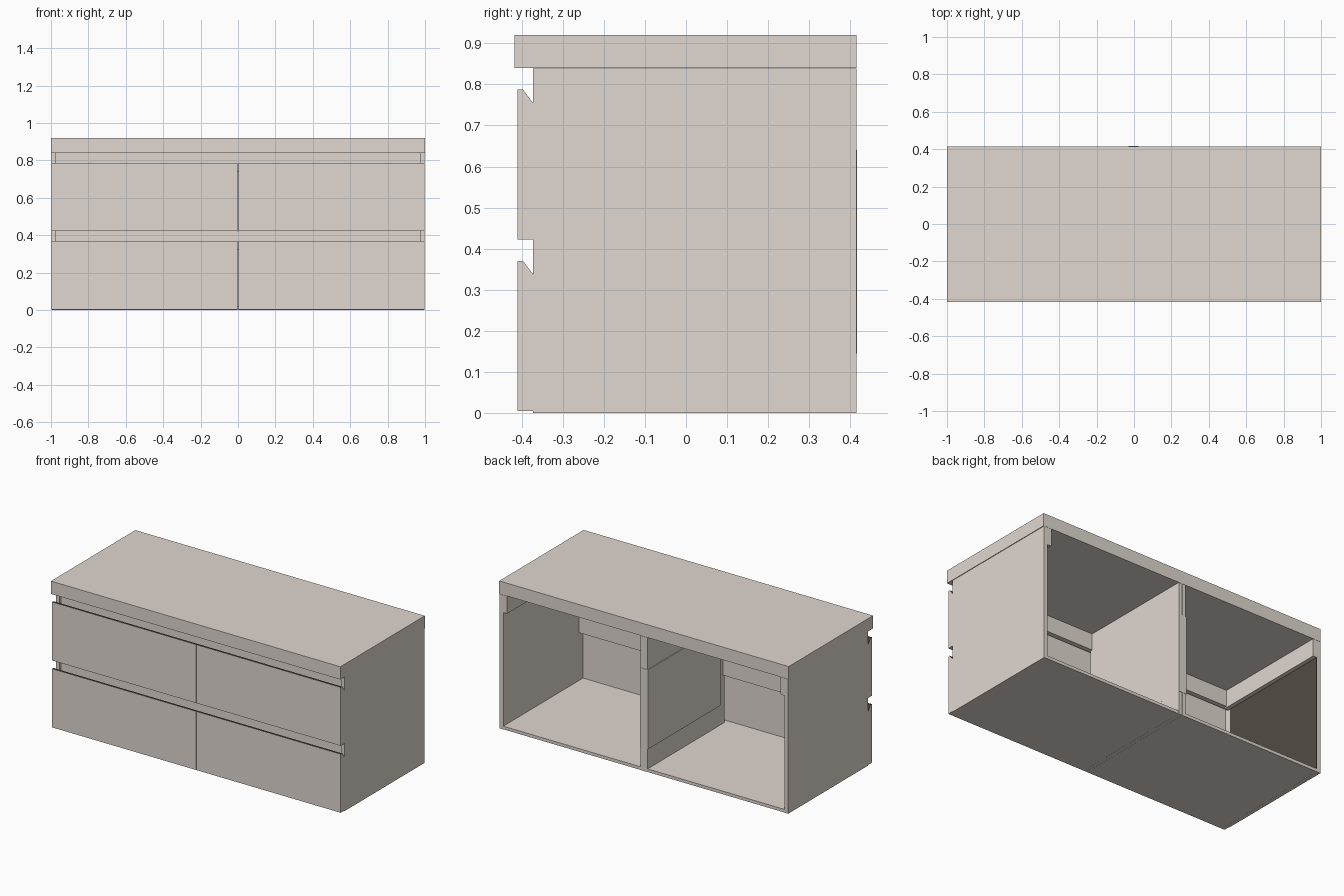
import bpy, bmesh

if "Cube" in bpy.data.objects:
    bpy.data.objects.remove(bpy.data.objects["Cube"])


def material(name, colour):
    mat = bpy.data.materials.new(name)
    mat.diffuse_color = (*colour, 1)
    mat.use_nodes = True
    mat.node_tree.nodes["Principled BSDF"].inputs["Base Color"].default_value = mat.diffuse_color
    return mat


pale = material("pale warm grey", (0.75, 0.685, 0.63))
dark = material("dark brown grey", (0.083, 0.071, 0.056))


def finish(name, bm, mats):
    bmesh.ops.recalc_face_normals(bm, faces=bm.faces)
    # A second material goes on upward faces (grip edges)
    for f in bm.faces:
        f.material_index = 1 if len(mats) > 1 and f.normal.z > 0.3 else 0
    mesh = bpy.data.meshes.new(name)
    bm.to_mesh(mesh)
    bm.free()
    for m in mats:
        mesh.materials.append(m)
    obj = bpy.data.objects.new(name, mesh)
    bpy.context.collection.objects.link(obj)
    return obj


def extrude_profile(name, profile, x0, x1, mats=(pale,)):
    """Extrude a (y, z) outline from x0 to x1."""
    bm = bmesh.new()
    face = bm.faces.new([bm.verts.new((x0, y, z)) for y, z in profile])
    ext = bmesh.ops.extrude_face_region(bm, geom=[face])["geom"]
    moved = [v for v in ext if isinstance(v, bmesh.types.BMVert)]
    bmesh.ops.translate(bm, verts=moved, vec=(x1 - x0, 0, 0))
    return finish(name, bm, mats)


def box(name, x, y, z, mats=(pale,)):
    return extrude_profile(name, [(y[0], z[0]), (y[1], z[0]), (y[1], z[1]), (y[0], z[1])], *x, mats)


FRONT, BACK, TOP = -0.372, 0.415, 0.84
PANEL = 0.025
INNER = 0.997 - PANEL       # inside face of the outer panels
LEVELS = (("lower", 0.004, 0.37), ("upper", 0.422, 0.787))

# Worktop
box("worktop", (-1, 1), (-0.418, BACK), (TOP, 0.92))

# Recessed grip rails running across both modules
for level, bottom, top in LEVELS:
    box(f"{level}_rail", (-INNER, INNER), (-0.36, -0.33), (top - 0.05, top + 0.052))

# Two identical open-backed modules, mirrored about x = 0
for side, s in (("left", -1), ("right", 1)):
    def span(a, b):
        return tuple(sorted((s * a, s * b)))

    # Carcass panels
    box(f"{side}_outer_panel", span(INNER, 0.997), (FRONT, BACK), (0, TOP - 0.001))
    box(f"{side}_divider_panel", span(0.0003, PANEL), (-0.345, BACK), (0, TOP - 0.001))
    box(f"{side}_bottom_board", span(0.0003, INNER), (FRONT, BACK - 0.0005), (0.0005, 0.02))
    # Strip along the top of the outer panel
    box(f"{side}_top_strip", span(0.945, INNER), (-0.35, BACK), (0.73, TOP - 0.001))

    # Drawer fronts with a dark bevelled grip edge
    for level, bottom, top in LEVELS:
        extrude_profile(f"{side}_{level}_drawer_front",
                        [(-0.41, bottom), (FRONT, bottom), (FRONT, top - 0.033),
                         (-0.397, top), (-0.41, top)],
                        *span(0.0015, 0.997), (pale, dark))

# Dark lining on the inside of the left outer panel
box("left_inner_lining", (-INNER, -INNER + 0.001), (-0.33, BACK - 0.001), (0.02, 0.73), (dark,))

# Plate let into the centre divider, standing just proud of it
box("divider_plate", (-0.03, 0.0252), (-0.30, 0.417), (0.145, 0.64))
